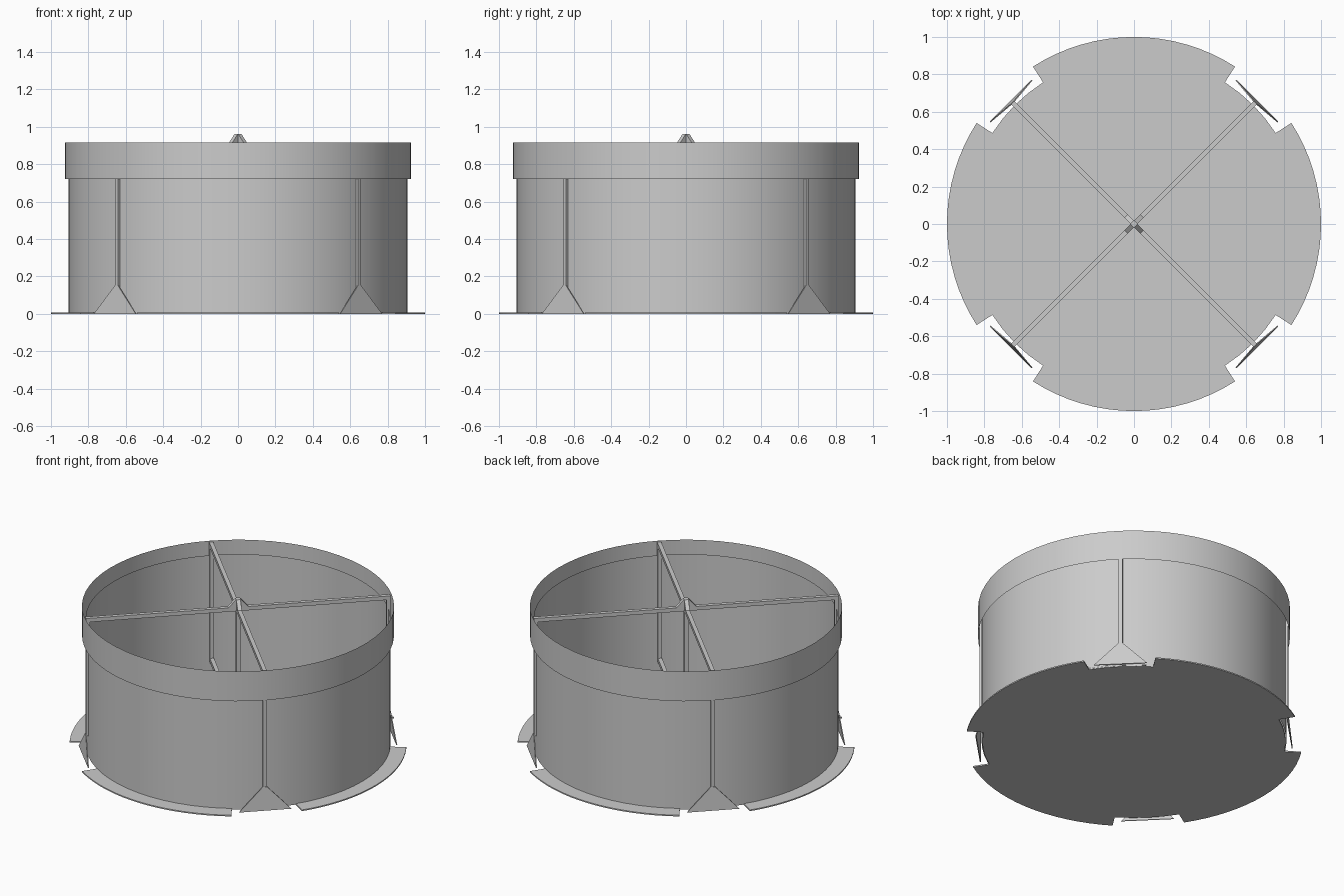
import bpy, bmesh
from math import sin, cos, radians, pi, sqrt
from mathutils import Matrix

if "Cube" in bpy.data.objects:
    bpy.data.objects.remove(bpy.data.objects["Cube"])


def make(name, bm, smooth=False):
    bmesh.ops.recalc_face_normals(bm, faces=bm.faces)
    me = bpy.data.meshes.new(name)
    bm.to_mesh(me)
    bm.free()
    for p in me.polygons:
        p.use_smooth = smooth
    ob = bpy.data.objects.new(name, me)
    bpy.context.collection.objects.link(ob)
    return ob


def sheet_ring(name, r, z0, z1, n):
    """Open thin cylinder wall."""
    bm = bmesh.new()
    rings = [[bm.verts.new((r * cos(2 * pi * i / n), r * sin(2 * pi * i / n), z))
              for i in range(n)] for z in (z0, z1)]
    for i in range(n):
        j = (i + 1) % n
        bm.faces.new((rings[0][i], rings[0][j], rings[1][j], rings[1][i]))
    return make(name, bm, True)


def prism(name, pts, offset, mat=Matrix()):
    """Extrude a closed outline of 3D points along an offset vector."""
    bm = bmesh.new()
    f = bm.faces.new([bm.verts.new(p) for p in pts])
    new = bmesh.ops.extrude_face_region(bm, geom=[f], use_keep_orig=True)
    bmesh.ops.translate(bm, vec=offset,
                        verts=[v for v in new['geom'] if isinstance(v, bmesh.types.BMVert)])
    bmesh.ops.transform(bm, matrix=mat, verts=bm.verts)
    return make(name, bm)


def box(name, x0, x1, w, z0, z1, mat=Matrix()):
    return prism(name, [(x0, -w, z0), (x1, -w, z0), (x1, w, z0), (x0, w, z0)],
                 (0, 0, z1 - z0), mat)


# floor disc: four flange arcs separated by diagonal notches
outline = []
for q in range(4):
    for i in range(17):
        a = radians(90 * q - 32.7 + 65.4 * i / 16)
        outline.append((cos(a), sin(a), 0))
    for d in (32.7, 39, 45, 51, 57.3):
        a = radians(90 * q + d)
        outline.append((0.9 * cos(a), 0.9 * sin(a), 0))
prism("floor", outline, (0, 0, 0.008))

# side wall and the wider rim band overlapping it
sheet_ring("side_wall", 0.905, 0.006, 0.83, 64)
sheet_ring("rim_band", 0.926, 0.72, 0.915, 64)

# frame: posts, spokes, feet on the four diagonals
W = 0.0125
for k in range(4):
    m = Matrix.Rotation(radians(45 + 90 * k), 4, 'Z')
    box(f"post_{k}", 0.893, 0.918, W, 0.14, 0.91, m)
    # splayed triangular foot plate
    prism(f"foot_{k}", [(0.926, -0.158, 0), (0.926, 0.158, 0),
                        (0.914, W, 0.15), (0.914, -W, 0.15)], (0.006, 0, 0), m)
for k in range(2):
    m = Matrix.Rotation(radians(45 + 90 * k), 4, 'Z')
    box(f"top_spoke_{k}", -0.918, 0.918, W, 0.885, 0.91, m)
    box(f"lower_spoke_{k}", -0.9, 0.9, W, 0.135, 0.16, m)
    # crossed fins of the peak
    prism(f"peak_fin_{k}", [(-0.06, -W, 0.91), (0.06, -W, 0.91),
                            (0.015, -W, 0.96), (-0.015, -W, 0.96)], (0, 2 * W, 0), m)

# centre post
box("centre_post", -W, W, W, 0.006, 0.9, Matrix.Rotation(radians(45), 4, 'Z'))
